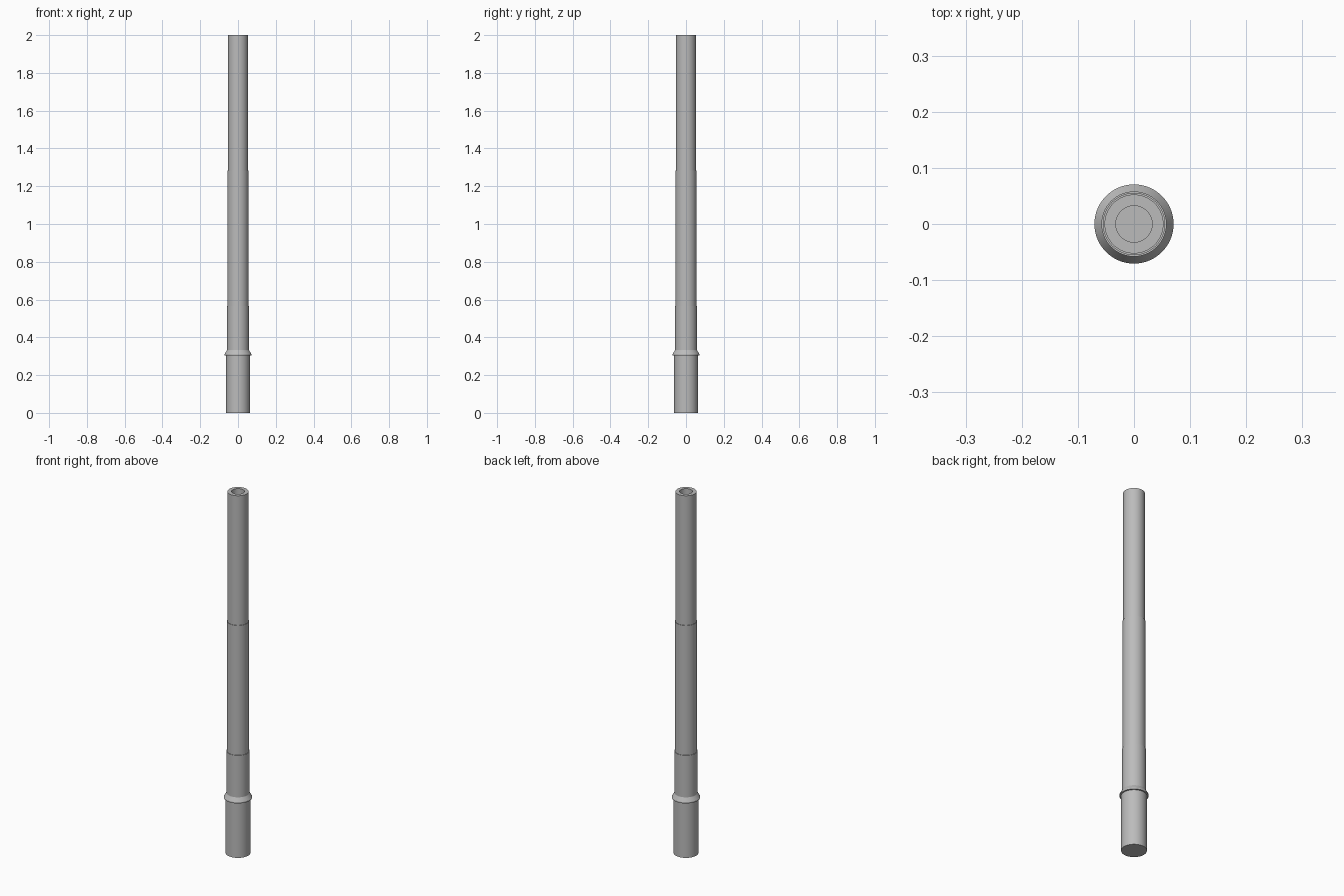
import bpy, bmesh, math
from mathutils import Matrix

SEGMENTS = 96

cube = bpy.data.objects.get("Cube")
if cube:
    bpy.data.objects.remove(cube, do_unlink=True)

grey = bpy.data.materials.new("plain grey")
grey.use_nodes = True
grey.diffuse_color = (0.5, 0.5, 0.5, 1)
grey.node_tree.nodes["Principled BSDF"].inputs["Base Color"].default_value = grey.diffuse_color


def turned_part(name, profile):
    """Turn a (radius, height) profile around the z axis."""
    bm = bmesh.new()
    verts = [bm.verts.new((r, 0, z)) for r, z in profile]
    edges = [bm.edges.new(pair) for pair in zip(verts, verts[1:])]
    bmesh.ops.spin(bm, geom=verts + edges, cent=(0, 0, 0), axis=(0, 0, 1),
                   angle=math.tau, steps=SEGMENTS, use_duplicate=False)
    bmesh.ops.remove_doubles(bm, verts=bm.verts, dist=1e-5)
    bmesh.ops.recalc_face_normals(bm, faces=bm.faces)
    mesh = bpy.data.meshes.new(name)
    bm.to_mesh(mesh)
    bm.free()
    mesh.materials.append(grey)
    obj = bpy.data.objects.new(name, mesh)
    bpy.context.collection.objects.link(obj)
    bpy.ops.object.select_all(action="DESELECT")
    obj.select_set(True)
    bpy.context.view_layer.objects.active = obj
    bpy.ops.object.shade_smooth_by_angle(angle=math.radians(25))
    return obj


# Stepped tube with a flared collar and a blind bore, one closed skin
turned_part("stepped_tube", [
    (0, 0), (0.0625, 0),                    # base
    (0.0625, 0.305), (0.0705, 0.305),       # underside of collar
    (0.0705, 0.312), (0.058, 0.333),        # collar flare
    (0.058, 0.565), (0.0555, 0.565),        # lower step
    (0.0555, 1.283), (0.0525, 1.283),       # upper step
    (0.0525, 2), (0.0325, 2),               # rim
    (0.0325, 1.8), (0, 1.8),                # bore
])
